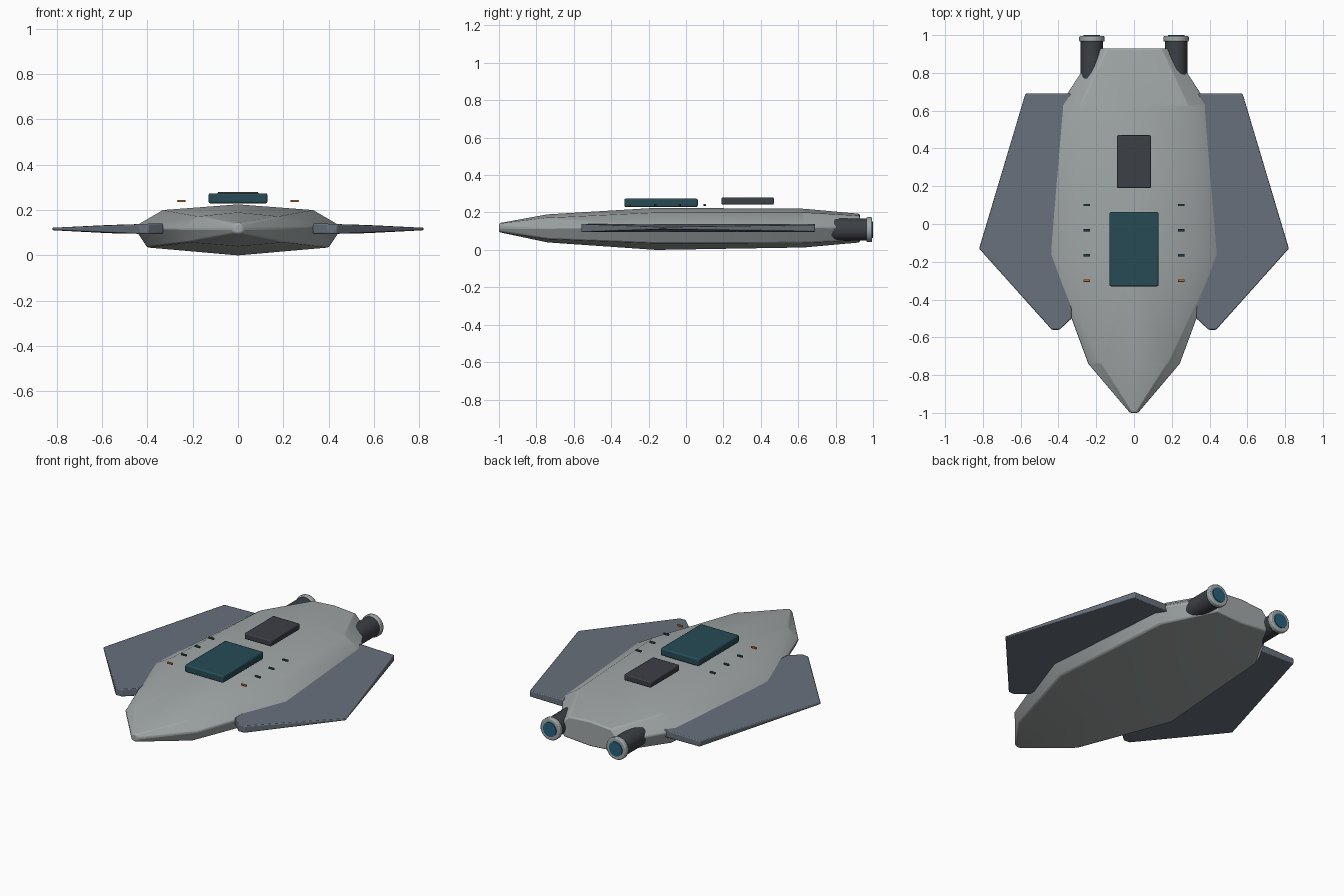
import bpy, bmesh
from math import pi
from mathutils import Matrix

if "Cube" in bpy.data.objects:
    bpy.data.objects.remove(bpy.data.objects["Cube"])


def material(name, rgb):
    m = bpy.data.materials.new(name)
    m.diffuse_color = (*rgb, 1)
    m.use_nodes = True
    m.node_tree.nodes["Principled BSDF"].inputs["Base Color"].default_value = m.diffuse_color
    return m


HULL = material("hull_grey", (0.36, 0.39, 0.39))
WING = material("wing_slate", (0.14, 0.165, 0.2))
DARK = material("dark_grey", (0.045, 0.05, 0.06))
TEAL = material("teal", (0.02, 0.07, 0.09))
BLUE = material("engine_blue", (0.02, 0.12, 0.2))
ORANGE = material("orange", (0.5, 0.16, 0.03))


def finish(name, bm, mat, bevel=0.0, segments=2):
    bmesh.ops.recalc_face_normals(bm, faces=bm.faces)
    mesh = bpy.data.meshes.new(name)
    bm.to_mesh(mesh)
    bm.free()
    mesh.materials.append(mat)
    ob = bpy.data.objects.new(name, mesh)
    bpy.context.collection.objects.link(ob)
    bpy.ops.object.select_all(action='DESELECT')
    ob.select_set(True)
    bpy.context.view_layer.objects.active = ob
    bpy.ops.object.shade_smooth_by_angle(angle=pi / 6)
    if bevel:
        b = ob.modifiers.new("bevel", 'BEVEL')
        b.width, b.segments = bevel, segments
        b.limit_method = 'ANGLE'
    return ob


def loft(name, rings, mat, bevel=0.0):
    bm = bmesh.new()
    loops = [[bm.verts.new(p) for p in ring] for ring in rings]
    n = len(loops[0])
    for a, b in zip(loops, loops[1:]):
        for i in range(n):
            bm.faces.new((a[i], a[(i + 1) % n], b[(i + 1) % n], b[i]))
    bm.faces.new(loops[0])
    bm.faces.new(loops[-1])
    return finish(name, bm, mat, bevel)


def box(name, lo, hi, mat, bevel):
    bm = bmesh.new()
    size = [h - l for l, h in zip(lo, hi)]
    mid = [(h + l) / 2 for l, h in zip(lo, hi)]
    bmesh.ops.create_cube(bm, size=1, matrix=Matrix.Translation(mid) @ Matrix.Diagonal((*size, 1)))
    return finish(name, bm, mat, bevel)


def tube(name, x, y0, y1, z, r, mat, bevel=0.0):
    bm = bmesh.new()
    place = Matrix.Translation((x, (y0 + y1) / 2, z)) @ Matrix.Rotation(pi / 2, 4, 'X')
    bmesh.ops.create_cone(bm, cap_ends=True, segments=32, radius1=r, radius2=r,
                          depth=y1 - y0, matrix=place)
    return finish(name, bm, mat, bevel)


# Hull: eight-sided sections (y, half width, bottom, lower edge, side, shoulder, top)
stations = [
    (-1.00, 0.022, 0.095, 0.100, 0.12, 0.138, 0.143),
    (-0.74, 0.245, 0.040, 0.058, 0.12, 0.172, 0.190),
    (-0.16, 0.460, 0.000, 0.035, 0.125, 0.200, 0.225),
    (0.63, 0.395, 0.013, 0.037, 0.125, 0.200, 0.220),
    (0.93, 0.200, 0.040, 0.052, 0.12, 0.182, 0.193),
]
rings = []
for y, w, bot, low, mid, sh, top in stations:
    half = [(0.87 * w, y, low), (w, y, mid), (0.72 * w, y, sh)]
    rings.append([(0, y, bot)] + half + [(0, y, top)] + [(-x, b, z) for x, b, z in reversed(half)])
loft("hull", rings, HULL, 0.008)

# Wings: tapered plates (x, y, bottom, top)
outline = [(0.33, 0.69, 0.095, 0.140), (0.575, 0.69, 0.098, 0.134), (0.82, -0.13, 0.111, 0.122),
           (0.435, -0.56, 0.095, 0.138), (0.395, -0.56, 0.095, 0.140), (0.33, -0.50, 0.095, 0.140)]
for side, s in (("left", -1), ("right", 1)):
    loft(side + "_wing", [[(s * x, y, lo) for x, y, lo, hi in outline],
                          [(s * x, y, hi) for x, y, lo, hi in outline]], WING, 0.005)

    # Engines
    x = s * 0.223
    tube(side + "_engine", x, 0.74, 0.98, 0.108, 0.059, DARK)
    tube(side + "_engine_ring", x, 0.965, 0.995, 0.108, 0.067, HULL, 0.006)
    tube(side + "_engine_glow", x, 0.97, 1.0, 0.108, 0.044, BLUE)

    # Deck lights
    for i, y in enumerate((-0.30, -0.165, -0.033, 0.10)):
        x = s * 0.25
        box(f"{side}_light_{i + 1}", (x - 0.018, y - 0.006, 0.235), (x + 0.018, y + 0.006, 0.245),
            TEAL if i else ORANGE, 0.002)

# Canopy and rear hatch
box("canopy", (-0.13, -0.33, 0.229), (0.13, 0.063, 0.274), TEAL, 0.008)
box("rear_hatch", (-0.09, 0.19, 0.243), (0.09, 0.47, 0.28), DARK, 0.006)
